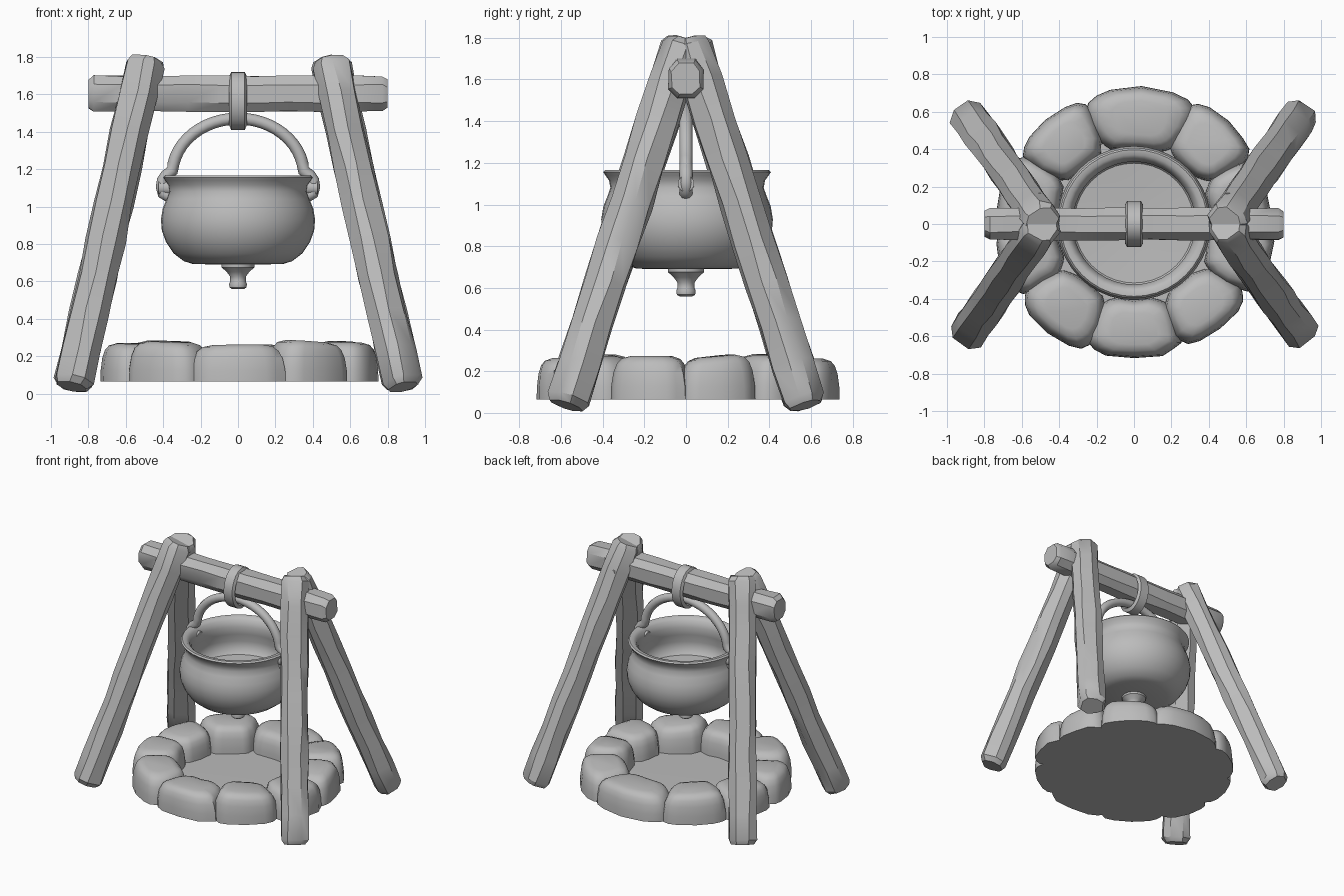
import bpy, bmesh, math, random
from mathutils import Vector

random.seed(4)
if "Cube" in bpy.data.objects:
    bpy.data.objects.remove(bpy.data.objects["Cube"], do_unlink=True)

grey = bpy.data.materials.new("plain grey")
grey.use_nodes = True
grey.diffuse_color = (0.5, 0.5, 0.5, 1)
grey.node_tree.nodes["Principled BSDF"].inputs["Base Color"].default_value = (0.5, 0.5, 0.5, 1)


def finish(name, bm, angle=40):
    bmesh.ops.recalc_face_normals(bm, faces=bm.faces)
    mesh = bpy.data.meshes.new(name)
    bm.to_mesh(mesh)
    bm.free()
    ob = bpy.data.objects.new(name, mesh)
    bpy.context.collection.objects.link(ob)
    mesh.materials.append(grey)
    bpy.ops.object.select_all(action='DESELECT')
    ob.select_set(True)
    bpy.context.view_layer.objects.active = ob
    bpy.ops.object.shade_smooth_by_angle(angle=math.radians(angle))
    return ob


def loft(name, rings, angle=40, caps=True, closed=False):
    """Skin a list of equal-length point rings."""
    bm = bmesh.new()
    loops = [[bm.verts.new(p) for p in ring] for ring in rings]
    pairs = list(zip(loops, loops[1:]))
    if closed:
        pairs.append((loops[-1], loops[0]))
    for a, b in pairs:
        for i in range(len(a)):
            j = (i + 1) % len(a)
            bm.faces.new((a[i], a[j], b[j], b[i]))
    if caps and not closed:
        bm.faces.new(loops[0])
        bm.faces.new(loops[-1])
    return finish(name, bm, angle)


def lathe(name, profile, steps=40, center=(0, 0), angle=40):
    rings = [[(center[0] + r * math.cos(t * math.tau / steps),
               center[1] + r * math.sin(t * math.tau / steps), z)
              for t in range(steps)] for r, z in profile]
    return loft(name, rings, angle)


def log(name, start, end, half_w, half_h, rough=0.007, rings=9):
    """Rough-hewn timber: chamfered square section with uneven sides."""
    a, b = Vector(start), Vector(end)
    axis = (b - a).normalized()
    side = axis.cross(Vector((0, 0, 1))).normalized()
    up = side.cross(axis)
    section = [(1, .5), (.5, 1), (-.5, 1), (-1, .5), (-1, -.5), (-.5, -1), (.5, -1), (1, -.5)]
    stops = [(0, .8), (.018, 1)] + [(i / rings, 1) for i in range(1, rings)] + [(.982, 1), (1, .8)]
    out = []
    for t, s in stops:
        mid = a.lerp(b, t)
        out.append([mid + side * (u * half_w * s + random.uniform(-rough, rough))
                    + up * (v * half_h * s + random.uniform(-rough, rough)) for u, v in section])
    return loft(name, out, 35)


def tube(name, points, radius, sides=10):
    """Round bar swept along points in the x-z plane."""
    pts = [Vector(p) for p in points]
    out = []
    for i, p in enumerate(pts):
        d = (pts[min(i + 1, len(pts) - 1)] - pts[max(i - 1, 0)]).normalized()
        n = d.cross(Vector((0, 1, 0)))
        out.append([p + radius * (n * math.cos(k * math.tau / sides)
                    + Vector((0, 1, 0)) * math.sin(k * math.tau / sides)) for k in range(sides)])
    return loft(name, out, 50)


# Timber frame
for sx, s_name in ((1, "left"), (-1, "right")):
    for sy, y_name in ((-1, "front"), (1, "back")):
        log(f"{y_name}_{s_name}_leg", (sx * .885, sy * .575, .036),
            (sx * .49, sy * .012, 1.785), .096, .09)
    # Peg through the crossing legs
    peg = [(.018, -.165), (.028, -.15), (.028, .15), (.018, .165)]
    loft(f"{s_name}_peg", [[(sx * .51 + r * math.cos(k * math.tau / 8), y,
                            1.6 + r * math.sin(k * math.tau / 8)) for k in range(8)]
                           for r, y in peg])
log("crossbeam", (-.8, 0, 1.603), (.8, 0, 1.603), .085, .095, .004)

# Oval hanging loop around the beam
loop_rings = []
for i in range(28):
    t = i * math.tau / 28
    loop_rings.append([(x, r * .8 * math.cos(t), 1.565 + r * math.sin(t)) for x, r in
                       ((-.048, .13), (-.036, .155), (.036, .155), (.048, .13), (.036, .118), (-.036, .118))])
loft("hanging_loop", loop_rings, 50, closed=True)

# Pot handle: arch with a hooked end on each side
arch = [(.352 * math.cos(a), 0, 1.17 + .3 * math.sin(a))
        for a in (math.pi * (i + .6) / 25.2 for i in range(25))]
hook = [(.385, 0, 1.165), (.402, 0, 1.14), (.408, 0, 1.105), (.4, 0, 1.07), (.37, 0, 1.055)]
mirrored = [(-x, y, z) for x, y, z in hook]
tube("pot_handle", hook[::-1] + arch + mirrored, .032)
for sx, s_name in ((1, "left"), (-1, "right")):
    tube(f"{s_name}_pot_lug", [(sx * .33, 0, 1.09), (sx * .37, 0, 1.1), (sx * .425, 0, 1.1)], .04)

# Pot shell, outside up over the rim and down to the inner floor
pot_profile = [(.06, .69), (.24, .692), (.29, .708), (.345, .75), (.385, .81), (.407, .87), (.412, .93),
               (.402, .99), (.382, 1.04), (.368, 1.08), (.374, 1.115), (.392, 1.14), (.402, 1.155), (.392, 1.165),
               (.365, 1.163), (.345, 1.145), (.328, 1.1), (.335, 1.04), (.35, .98), (.345, .92), (.32, .89), (.03, .87)]
lathe("pot", pot_profile, center=(0, .005))
lathe("pot_bottom_knob", [(.09, .7), (.088, .675), (.06, .65), (.042, .625), (.042, .6),
                          (.048, .585), (.045, .567), (.03, .558)], 14)

# Fire pit: base slab and a ring of boulders
lathe("fire_pit_base", [(.66, .065), (.66, .085), (.5, .09)], 48)
angles = [87, 48, 14, -16, -51, -90, -128, -163, 165, 130]
spans = [26, 19, 17, 17, 20, 23, 20, 17, 18, 20]
levels = [(0, 1.04), (.3, 1.03), (.62, .98), (.82, .9), (.94, .78), (1, .55)]
for n, (deg, span) in enumerate(zip(angles, spans)):
    height = random.uniform(.19, .215)
    outer = random.uniform(.715, .74)
    tilt = random.uniform(-.02, .02)
    wobble = [random.uniform(.95, 1.03) for _ in range(20)]
    rings = []
    for h, s in levels:
        ring = []
        for k in range(20):
            t = k * math.tau / 20
            c, q = math.cos(t), math.sin(t)
            # Superellipse footprint laid out around the pit
            u = math.copysign(abs(c) ** .6, c) * s * wobble[k]
            v = math.copysign(abs(q) ** .6, q) * s * wobble[k]
            r = (outer + .405) / 2 + u * (outer - .405) / 2
            a = math.radians(deg + v * span)
            z = .065 + h * (height + tilt * v)
            ring.append((r * 1.02 * math.cos(a), r * math.sin(a), z))
        rings.append(ring)
    loft(f"boulder_{n + 1}", rings, 45)
